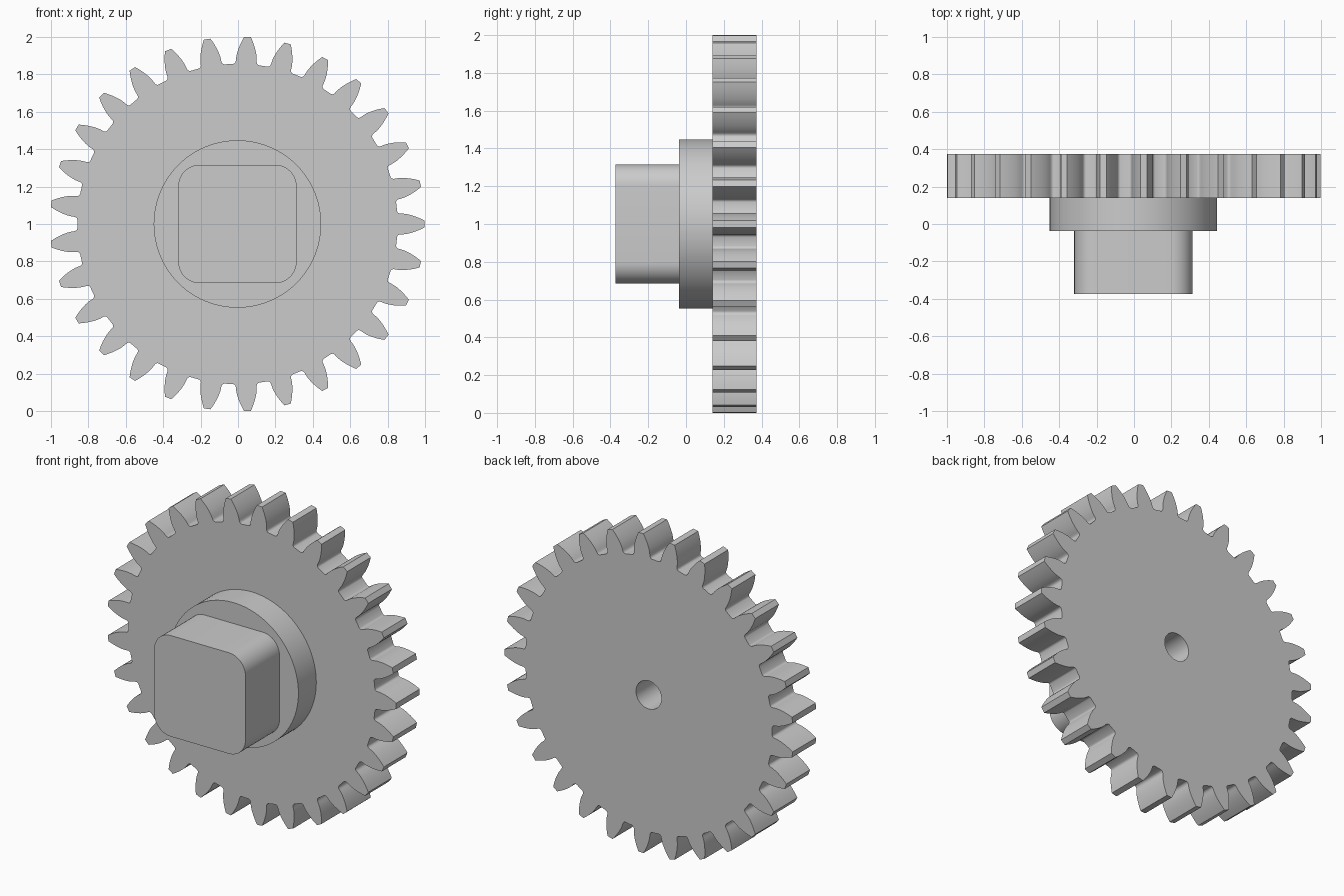
import bpy, bmesh, math

cube = bpy.data.objects.get("Cube")
if cube:
    bpy.data.objects.remove(cube, do_unlink=True)

TEETH = 29
TIP, ROOT, BASE = 1.0, 0.855, 0.879
BORE = 0.088
CENTRE_X, CENTRE_Z = -0.003, 1.0

grey = bpy.data.materials.new("light_grey")
grey.use_nodes = True
grey.diffuse_color = (0.6, 0.6, 0.6, 1)
grey.node_tree.nodes["Principled BSDF"].inputs["Base Color"].default_value = (0.6, 0.6, 0.6, 1)


def prism(name, profile, front, back, bore=None):
    """Extrude a polar profile [(radius, angle)] along y, with an optional bore."""
    bm = bmesh.new()

    def loop(points, y):
        return [bm.verts.new((CENTRE_X + r * math.cos(a), y, CENTRE_Z + r * math.sin(a)))
                for r, a in points]

    rings = [loop(profile, front), loop(profile, back)]
    if bore:
        inner = [(bore, a) for r, a in profile]
        rings += [loop(inner, back), loop(inner, front)]
        rings.append(rings[0])
    else:
        bm.faces.new(rings[0])
        bm.faces.new(rings[1])
    n = len(profile)
    for a, b in zip(rings, rings[1:]):
        for i in range(n):
            j = (i + 1) % n
            bm.faces.new((a[i], a[j], b[j], b[i]))
    bmesh.ops.recalc_face_normals(bm, faces=bm.faces)
    mesh = bpy.data.meshes.new(name)
    bm.to_mesh(mesh)
    bm.free()
    mesh.materials.append(grey)
    obj = bpy.data.objects.new(name, mesh)
    bpy.context.collection.objects.link(obj)
    bpy.ops.object.select_all(action='DESELECT')
    obj.select_set(True)
    bpy.context.view_layer.objects.active = obj
    bpy.ops.object.shade_smooth_by_angle(angle=math.radians(30))
    return obj


def gear_profile():
    """Involute teeth with small root fillets."""
    base_half = math.radians(3.62)
    half = [(ROOT, base_half + math.radians(1.0)),
            (ROOT + 0.002, base_half + math.radians(0.6)),
            (ROOT + 0.007, base_half + math.radians(0.25)),
            (ROOT + 0.015, base_half + math.radians(0.06))]
    steps = 7
    for i in range(steps + 1):
        r = BASE + (TIP - BASE) * i / steps
        phi = math.acos(min(1, BASE / r))
        half.append((r, base_half - (math.tan(phi) - phi)))
    points = []
    for t in range(TEETH):
        mid = math.tau * t / TEETH
        points += [(r, mid - h) for r, h in half]
        points += [(r, mid + h) for r, h in reversed(half)]
    return points


def rounded_square(half, radius, steps=10):
    points = []
    for q in range(4):
        corner = math.pi / 4 + q * math.pi / 2
        reach = (half - radius) * math.sqrt(2)
        for i in range(steps + 1):
            a = q * math.pi / 2 + i / steps * math.pi / 2
            x = reach * math.cos(corner) + radius * math.cos(a)
            z = reach * math.sin(corner) + radius * math.sin(a)
            points.append((math.hypot(x, z), math.atan2(z, x)))
    return points


# Toothed wheel, round hub and square drive boss closing the bore
prism("gear_wheel", gear_profile(), 0.14, 0.373, BORE)
prism("round_hub", [(0.447, math.tau * i / 96) for i in range(96)], -0.037, 0.14, BORE)
prism("square_boss", rounded_square(0.316, 0.115), -0.373, -0.037)
